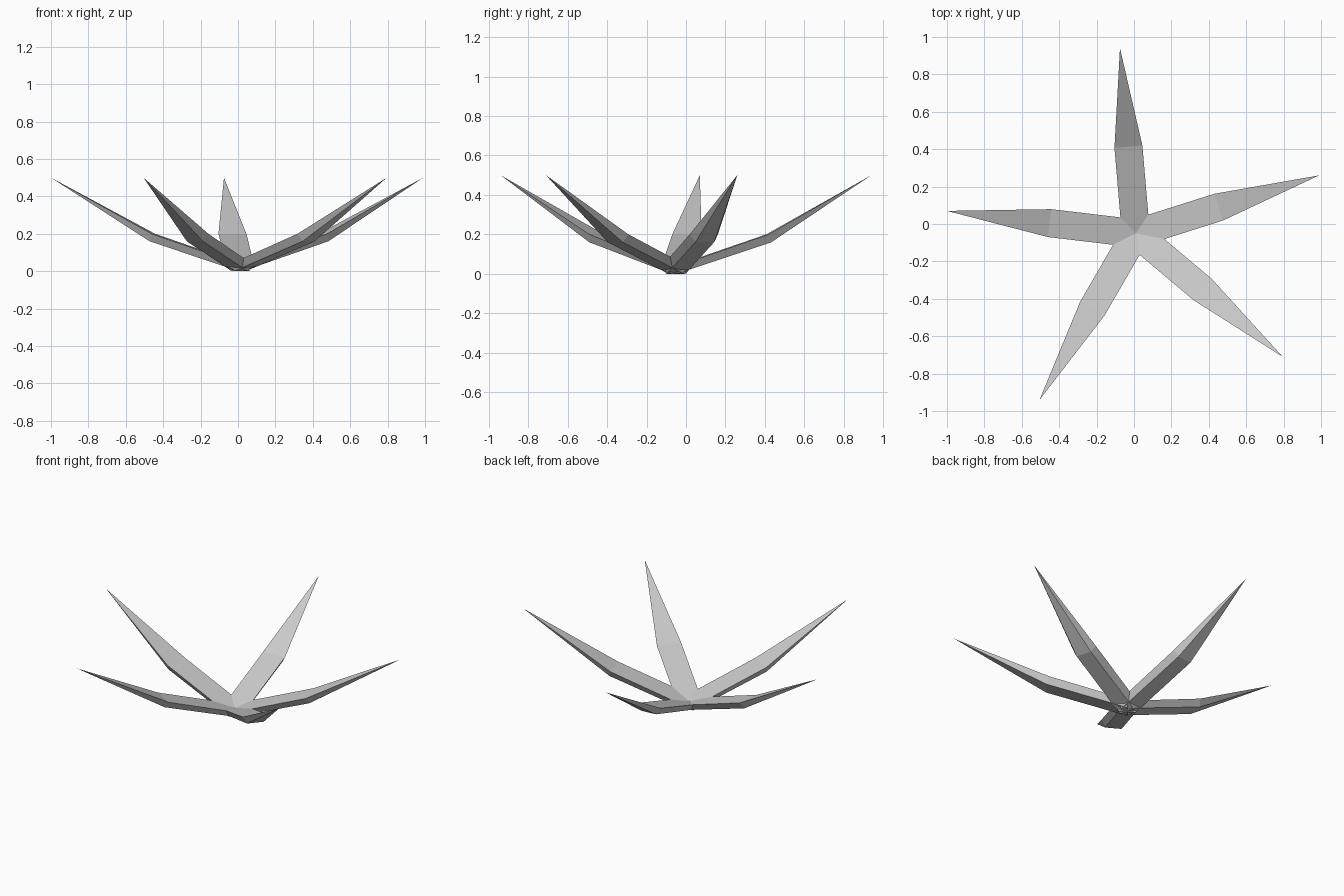
import bpy
import bmesh
from math import radians
from mathutils import Matrix, Vector

cube = bpy.data.objects.get("Cube")
if cube:
    bpy.data.objects.remove(cube)

grey = bpy.data.materials.new("plain grey")
grey.use_nodes = True
grey.diffuse_color = (0.6, 0.6, 0.6, 1)
grey.node_tree.nodes["Principled BSDF"].inputs["Base Color"].default_value = (0.6, 0.6, 0.6, 1)

HUB = Vector((0.01, -0.05, 0))
TOP, BOTTOM = 0.075, 0.05   # half widths of the blade section


def section(bm, r, z, lean):
    """Trapezoid across the blade: wide on top, narrow below."""
    return [bm.verts.new(p) for p in (
        (r, -TOP, z + 0.04), (r, TOP, z + 0.04),
        (r + lean, BOTTOM, z), (r + lean, -BOTTOM, z))]


def blade(name, tip):
    """Bent blade rising from the hub to a sharp tip."""
    tip = Vector(tip)
    reach = tip - HUB
    bm = bmesh.new()
    base = section(bm, 0, 0, 0)
    bend = section(bm, 0.465, 0.16, 0.015)
    point = bm.verts.new((reach.xy.length, 0, tip.z))
    bm.faces.new(base)
    for i in range(4):
        j = (i + 1) % 4
        bm.faces.new((base[i], base[j], bend[j], bend[i]))
        bm.faces.new((bend[i], bend[j], point))
    bmesh.ops.recalc_face_normals(bm, faces=bm.faces)
    angle = Vector((1, 0)).angle_signed(reach.xy)
    bm.transform(Matrix.Translation(HUB) @ Matrix.Rotation(-angle, 4, 'Z'))
    mesh = bpy.data.meshes.new(name)
    bm.to_mesh(mesh)
    bm.free()
    mesh.materials.append(grey)
    bpy.context.collection.objects.link(bpy.data.objects.new(name, mesh))


# Five blades, named by where they point
blade("back_blade", (-0.075, 0.94, 0.5))
blade("left_blade", (0.99, 0.26, 0.5))
blade("front_left_blade", (0.795, -0.71, 0.5))
blade("front_right_blade", (-0.505, -0.94, 0.5))
blade("right_blade", (-1.0, 0.07, 0.5))
